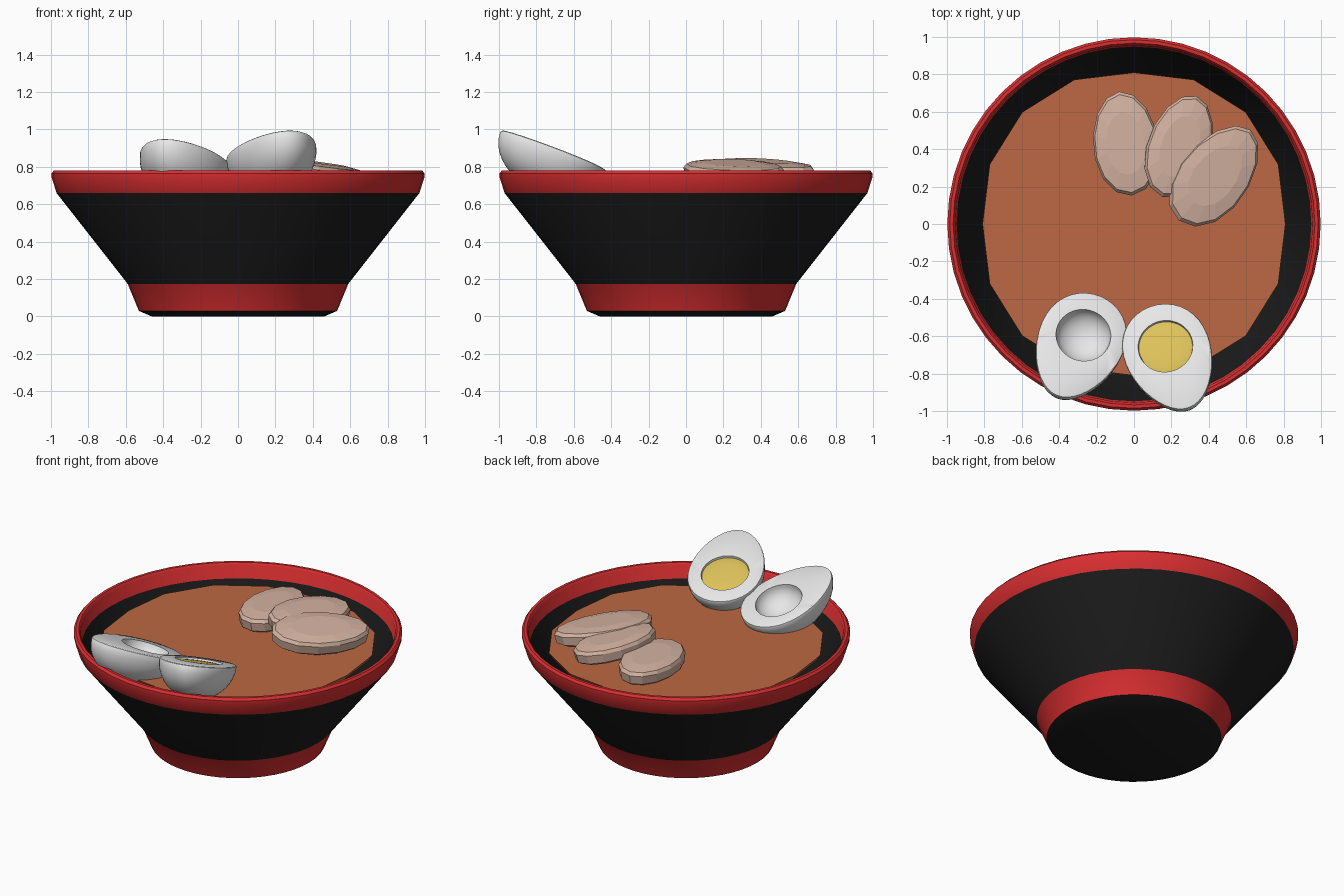
import bpy
import bmesh
from math import cos, sin, pi, radians
from mathutils import Matrix, Vector

cube = bpy.data.objects.get("Cube")
if cube:
    bpy.data.objects.remove(cube, do_unlink=True)


def material(name, r, g, b):
    m = bpy.data.materials.new(name)
    m.use_nodes = True
    m.diffuse_color = (r, g, b, 1)
    m.node_tree.nodes["Principled BSDF"].inputs["Base Color"].default_value = (r, g, b, 1)
    return m


RED = material("red_lacquer", 0.70, 0.028, 0.03)
BLACK = material("black_lacquer", 0.011, 0.011, 0.011)
BROTH = material("broth_orange", 0.51, 0.137, 0.056)
MEAT = material("meat_pink", 0.66, 0.45, 0.36)
WHITE = material("egg_white", 0.80, 0.80, 0.80)
YELLOW = material("yolk_yellow", 0.73, 0.54, 0.105)


def loft(name, rings, mats, bands=None, smooth=True, matrix=None):
    """Skin a stack of equal rings, cap both ends; bands gives a slot per strip."""
    bm = bmesh.new()
    loops = [[bm.verts.new(p) for p in ring] for ring in rings]
    count = len(loops[0])
    for k, (a, b) in enumerate(zip(loops, loops[1:])):
        for i in range(count):
            j = (i + 1) % count
            face = bm.faces.new((a[i], a[j], b[j], b[i]))
            face.material_index = bands[k] if bands else 0
    for end, slot in ((0, 0), (-1, -1)):
        face = bm.faces.new(loops[end])
        face.material_index = bands[slot] if bands else 0
    bmesh.ops.recalc_face_normals(bm, faces=bm.faces)
    mesh = bpy.data.meshes.new(name)
    bm.to_mesh(mesh)
    bm.free()
    for m in mats:
        mesh.materials.append(m)
    obj = bpy.data.objects.new(name, mesh)
    bpy.context.collection.objects.link(obj)
    if matrix:
        obj.matrix_world = matrix
    if smooth:
        bpy.ops.object.select_all(action="DESELECT")
        obj.select_set(True)
        bpy.context.view_layer.objects.active = obj
        bpy.ops.object.shade_smooth_by_angle(angle=radians(35))
    return obj


def outline(count, length, width, taper, z, scale=1.0, shift=0.0):
    """Egg-shaped ring, narrower towards +x."""
    ring = []
    for i in range(count):
        t = 2 * pi * i / count
        ring.append((scale * length * cos(t) + shift,
                     scale * width * sin(t) * (1 - taper * cos(t)), z))
    return ring


def tilted(centre, direction, slope):
    """Frame on a plane with the given x and y slopes, long axis along direction."""
    normal = Vector((-slope[0], -slope[1], 1)).normalized()
    dx, dy = direction
    axis = Vector((dx, dy, slope[0] * dx + slope[1] * dy)).normalized()
    side = normal.cross(axis)
    frame = Matrix((axis, side, normal)).transposed().to_4x4()
    return Matrix.Translation(centre) @ frame


# Bowl: one turned profile, red foot and rim, black body and inside
profile = [(0.46, 0.0), (0.53, 0.03), (0.59, 0.175), (0.97, 0.66), (0.997, 0.745),
           (0.998, 0.765), (0.985, 0.78), (0.967, 0.78), (0.955, 0.765),
           (0.948, 0.68), (0.56, 0.2), (0.3, 0.17)]
bands = [1, 0, 1, 0, 0, 0, 0, 0, 0, 1, 1]
loft("bowl", [outline(48, r, r, 0, z) for r, z in profile], [RED, BLACK], bands)


# Broth: thin sixteen-sided disc, slightly squared
def broth_ring(z, scale):
    ring = []
    for i in range(16):
        t = 2 * pi * i / 16
        r = scale * (0.81 + 0.035 * abs(sin(2 * t)))
        ring.append((r * cos(t), r * sin(t), z))
    return ring


loft("broth", [broth_ring(0.66, 0.98), broth_ring(0.69, 1.0)], [BROTH], smooth=False)

# Meat slices: faceted ovals fanned out over the broth
slices = [
    ("meat_slice_back", (-0.045, 0.43, 0.78), (-0.12, 1), (0.02, 0.0), 0.28, 0.175, 0.05),
    ("meat_slice_middle", (0.245, 0.415, 0.82), (0.32, 0.94), (-0.12, -0.03), 0.285, 0.17, 0.05),
    ("meat_slice_front", (0.435, 0.26, 0.81), (0.62, 0.78), (-0.15, 0.03), 0.31, 0.19, 0.1),
]
for name, centre, direction, slope, length, width, taper in slices:
    layers = [(-0.09, 0.88), (-0.075, 0.97), (-0.02, 1.0), (0.0, 0.94), (0.012, 0.6)]
    rings = [outline(14, length, width, taper, z, s) for z, s in layers]
    loft(name, rings, [MEAT], smooth=False, matrix=tilted(centre, direction, slope))

# Egg halves: rounded shell, flat cut face and a scooped yolk hollow
L, W, T = 0.312, 0.23, 0.16
HOLE, OFFSET = 0.147, -0.065


def egg_half(name, matrix):
    rings = []
    for k in range(1, 11):
        a = pi / 2 * k / 10
        rings.append(outline(40, L, W, T, -0.012 - 0.22 * cos(a), sin(a)))
    rings.append(outline(40, L, W, T, -0.004, 0.99))
    rings.append(outline(40, L, W, T, 0.0, 0.965))
    for k in range(8):
        a = pi / 2 * k / 8
        rings.append(outline(40, HOLE, HOLE, 0, -0.11 * sin(a), cos(a), OFFSET))
    loft(name, rings, [WHITE], matrix=matrix)


left_frame = tilted((0.19, -0.71, 0.887), (0.36, -0.93), (0.09, -0.37))
right_frame = tilted((-0.295, -0.65, 0.842), (-0.4, -0.9), (-0.09, -0.37))
egg_half("egg_half_left", left_frame)
egg_half("egg_half_right", right_frame)

# Yolk: filled cap sitting just below the cut face of one half
yolk_layers = [(-0.09, 0.5), (-0.05, 0.85), (-0.014, 0.98), (-0.01, 0.9), (-0.006, 0.5)]
loft("yolk", [outline(40, HOLE, HOLE, 0, z, s, OFFSET) for z, s in yolk_layers],
     [YELLOW], matrix=left_frame)
